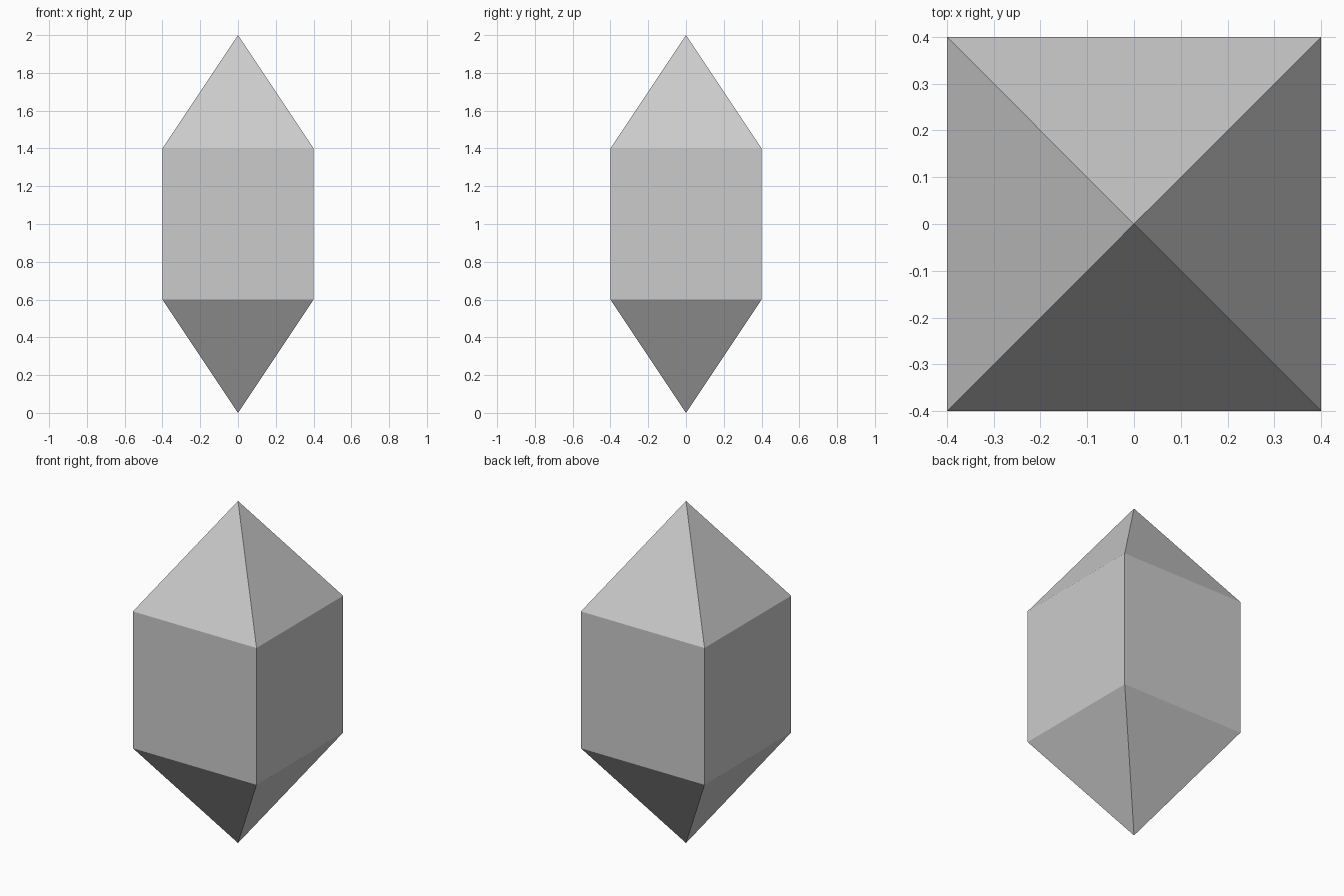
import bpy, bmesh

if "Cube" in bpy.data.objects:
    bpy.data.objects.remove(bpy.data.objects["Cube"])

HALF = 0.4
# (half width, height) of each square section from bottom tip to top tip
PROFILE = [(0, 0), (HALF, 0.6), (HALF, 1.4), (0, 2.0)]
CORNERS = [(-1, -1), (1, -1), (1, 1), (-1, 1)]

bm = bmesh.new()

# One ring of corners per section; tips collapse to a single vertex
rings = []
for r, z in PROFILE:
    if r == 0:
        rings.append([bm.verts.new((0, 0, z))] * 4)
    else:
        rings.append([bm.verts.new((x * r, y * r, z)) for x, y in CORNERS])

# Bridge the rings: lower point, square shaft, upper point
for low, high in zip(rings, rings[1:]):
    for i in range(4):
        j = (i + 1) % 4
        loop = [low[i], low[j], high[j], high[i]]
        bm.faces.new(list(dict.fromkeys(loop)))

bmesh.ops.recalc_face_normals(bm, faces=bm.faces)
mesh = bpy.data.meshes.new("crystal")
bm.to_mesh(mesh)
bm.free()
crystal = bpy.data.objects.new("crystal", mesh)
bpy.context.collection.objects.link(crystal)
